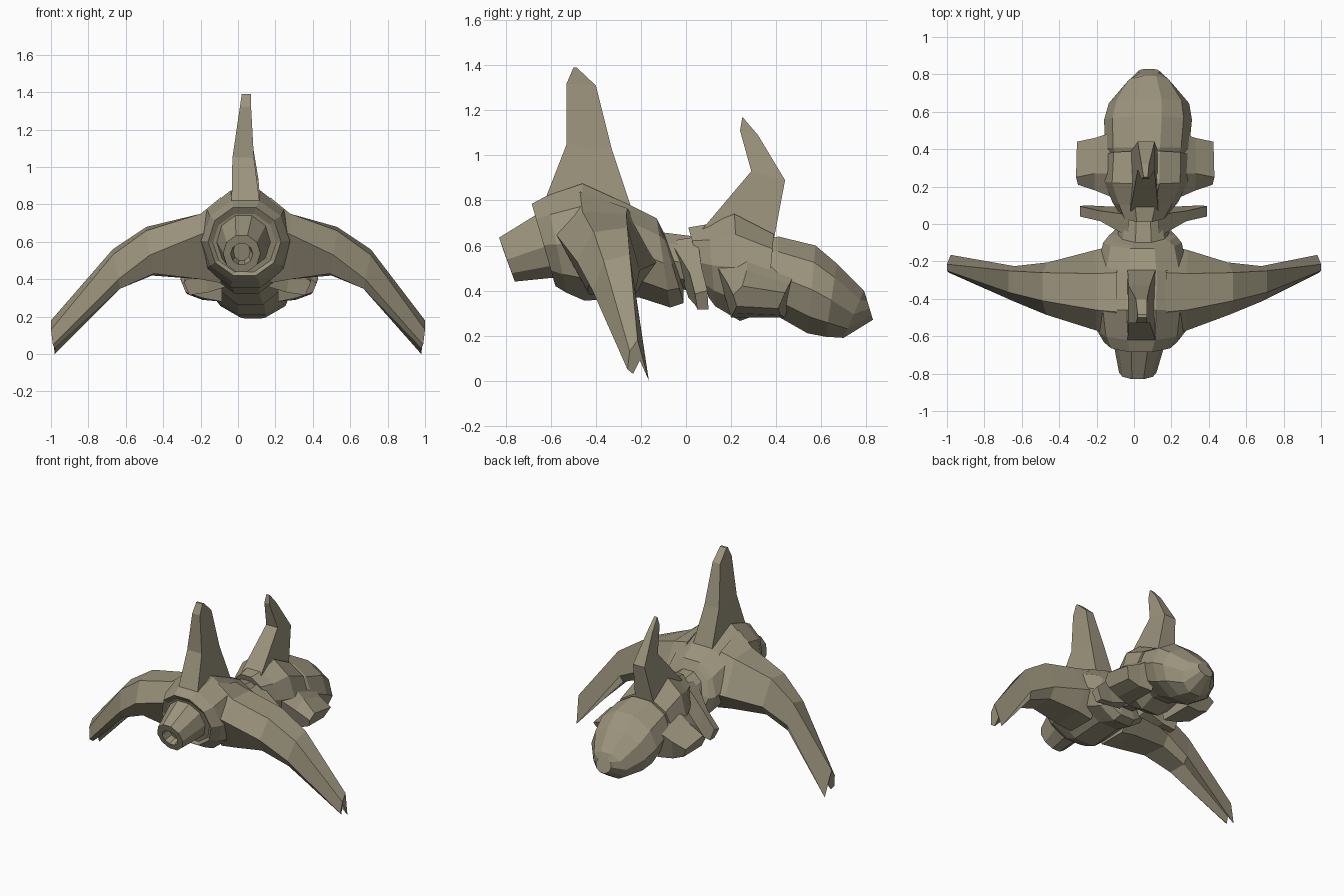
import bpy, bmesh, math

# Olive-grey hull paint
paint = bpy.data.materials.new("hull_paint")
paint.diffuse_color = (0.33, 0.295, 0.205, 1)


def loft(name, rings):
    """Skin a list of equal-length point rings into one flat-faced object."""
    bm = bmesh.new()
    vs = [[bm.verts.new(p) for p in r] for r in rings]
    n = len(rings[0])
    for a, b in zip(vs, vs[1:]):
        for i in range(n):
            j = (i + 1) % n
            bm.faces.new((a[i], a[j], b[j], b[i]))
    bm.faces.new(vs[0])
    bm.faces.new(vs[-1])
    bmesh.ops.recalc_face_normals(bm, faces=bm.faces)
    me = bpy.data.meshes.new(name)
    bm.to_mesh(me)
    bm.free()
    me.materials.append(paint)
    ob = bpy.data.objects.new(name, me)
    bpy.context.collection.objects.link(ob)
    return ob


def ring(ty, tz, by, bz, hw, cx, n=10):
    """Slanted ten-sided section between a top and a bottom point, flat on top."""
    pts = []
    for i in range(n):
        a = (i + 0.5) * 2 * math.pi / n
        t = math.cos(a) / math.cos(math.pi / n)
        pts.append((cx + hw * math.sin(a),
                    (ty + by) / 2 + t * (ty - by) / 2,
                    (tz + bz) / 2 + t * (tz - bz) / 2))
    return pts


def body(name, sections):
    return loft(name, [ring(*s) for s in sections])


# Front nozzle with a recessed bore
body("nozzle", [
    (-0.75, 0.60, -0.72, 0.50, 0.045, 0.02),
    (-0.815, 0.59, -0.775, 0.48, 0.06, 0.02),
    (-0.83, 0.635, -0.76, 0.44, 0.10, 0.02),
    (-0.66, 0.74, -0.56, 0.46, 0.145, 0.03),
])

# Main hull, stepped at the front lip and tapering to the neck
body("main_hull", [
    (-0.66, 0.75, -0.57, 0.44, 0.17, 0.035),
    (-0.685, 0.785, -0.58, 0.42, 0.195, 0.035),
    (-0.62, 0.82, -0.53, 0.39, 0.235, 0.04),
    (-0.46, 0.875, -0.45, 0.355, 0.255, 0.04),
    (-0.25, 0.78, -0.21, 0.37, 0.24, 0.045),
    (-0.13, 0.72, -0.07, 0.325, 0.21, 0.045),
    (-0.115, 0.69, -0.01, 0.345, 0.18, 0.045),
    (-0.10, 0.66, -0.01, 0.41, 0.14, 0.05),
])
body("neck", [
    (-0.12, 0.66, -0.03, 0.41, 0.14, 0.05),
    (0.04, 0.64, 0.08, 0.38, 0.12, 0.05),
])

# Rear pod, with a groove ahead of the blunt end
body("rear_pod", [
    (0.01, 0.68, 0.10, 0.37, 0.13, 0.055),
    (0.10, 0.695, 0.13, 0.33, 0.175, 0.06),
    (0.215, 0.74, 0.24, 0.265, 0.225, 0.065),
    (0.39, 0.65, 0.36, 0.31, 0.22, 0.07),
])
body("rear_shell", [
    (0.37, 0.63, 0.33, 0.31, 0.20, 0.07),
    (0.41, 0.64, 0.40, 0.29, 0.225, 0.07),
    (0.575, 0.60, 0.54, 0.21, 0.235, 0.075),
    (0.67, 0.52, 0.62, 0.195, 0.215, 0.08),
    (0.79, 0.40, 0.70, 0.19, 0.13, 0.08),
    (0.80, 0.37, 0.83, 0.27, 0.06, 0.08),
])


def mirrored(name, sections):
    """Build left and right copies; each section is (centre x, [(span, y, z)...])."""
    for side, s in (("left", -1), ("right", 1)):
        loft(f"{side}_{name}",
             [[(cx + s * d, y, z) for d, y, z in pts] for cx, pts in sections])


# Drooping wings with forked tips: lead, upper front, upper back, trail, underside
mirrored("wing", [
    (0.04, [(0.13, -0.60, 0.68), (0.13, -0.47, 0.84), (0.13, -0.26, 0.765),
            (0.13, -0.11, 0.54), (0.13, -0.23, 0.38), (0.13, -0.43, 0.38)]),
    (0.04, [(0.24, -0.57, 0.64), (0.24, -0.46, 0.75), (0.24, -0.265, 0.74),
            (0.25, -0.14, 0.52), (0.24, -0.23, 0.40), (0.24, -0.44, 0.40)]),
    (0.02, [(0.49, -0.485, 0.53), (0.51, -0.41, 0.66), (0.51, -0.26, 0.68),
            (0.48, -0.205, 0.49), (0.48, -0.25, 0.42), (0.47, -0.43, 0.43)]),
    (0.02, [(0.66, -0.415, 0.40), (0.69, -0.365, 0.53), (0.69, -0.25, 0.56),
            (0.66, -0.225, 0.40), (0.65, -0.25, 0.35), (0.65, -0.385, 0.35)]),
    (0.00, [(0.99, -0.26, 0.05), (1.00, -0.25, 0.13), (1.00, -0.215, 0.18),
            (0.98, -0.165, 0.0), (0.97, -0.205, 0.09), (0.98, -0.235, 0.03)]),
])

# Small swept fins at the neck
mirrored("neck_fin", [
    (0.05, [(0.08, -0.07, 0.62), (0.08, 0.05, 0.64), (0.08, 0.09, 0.38), (0.08, 0.01, 0.37)]),
    (0.05, [(0.23, 0.015, 0.48), (0.23, 0.07, 0.50), (0.21, 0.095, 0.33), (0.21, 0.045, 0.33)]),
    (0.05, [(0.34, 0.04, 0.385), (0.34, 0.095, 0.40), (0.31, 0.10, 0.315), (0.31, 0.05, 0.315)]),
])

# Low side blocks on the rear pod, sloped at the front
mirrored("side_block", [
    (0.065, [(0.15, 0.13, 0.52), (0.15, 0.27, 0.58), (0.15, 0.50, 0.51), (0.15, 0.44, 0.28), (0.15, 0.20, 0.28)]),
    (0.06, [(0.27, 0.18, 0.44), (0.27, 0.27, 0.49), (0.27, 0.46, 0.43), (0.25, 0.42, 0.29), (0.25, 0.21, 0.30)]),
    (0.06, [(0.36, 0.21, 0.38), (0.37, 0.25, 0.42), (0.365, 0.44, 0.39), (0.33, 0.41, 0.32), (0.34, 0.225, 0.33)]),
])


def blade(name, sections):
    """Upright fin: each section is front (y, z), back (y, z), x min, x max."""
    loft(name, [[(x0, fy, fz), (x1, fy, fz), (x1, by, bz), (x0, by, bz)]
                for fy, fz, by, bz, x0, x1 in sections])


# Tall upright fins
blade("front_fin", [
    (-0.635, 0.78, -0.23, 0.73, -0.035, 0.12),
    (-0.53, 1.05, -0.33, 1.03, -0.03, 0.085),
    (-0.53, 1.32, -0.40, 1.31, 0.01, 0.07),
    (-0.50, 1.39, -0.485, 1.39, 0.02, 0.07),
])
blade("rear_fin", [
    (0.07, 0.67, 0.385, 0.60, -0.02, 0.13),
    (0.29, 0.93, 0.44, 0.89, 0.02, 0.11),
    (0.24, 1.11, 0.32, 1.09, 0.04, 0.08),
    (0.25, 1.17, 0.26, 1.16, 0.05, 0.075),
])
